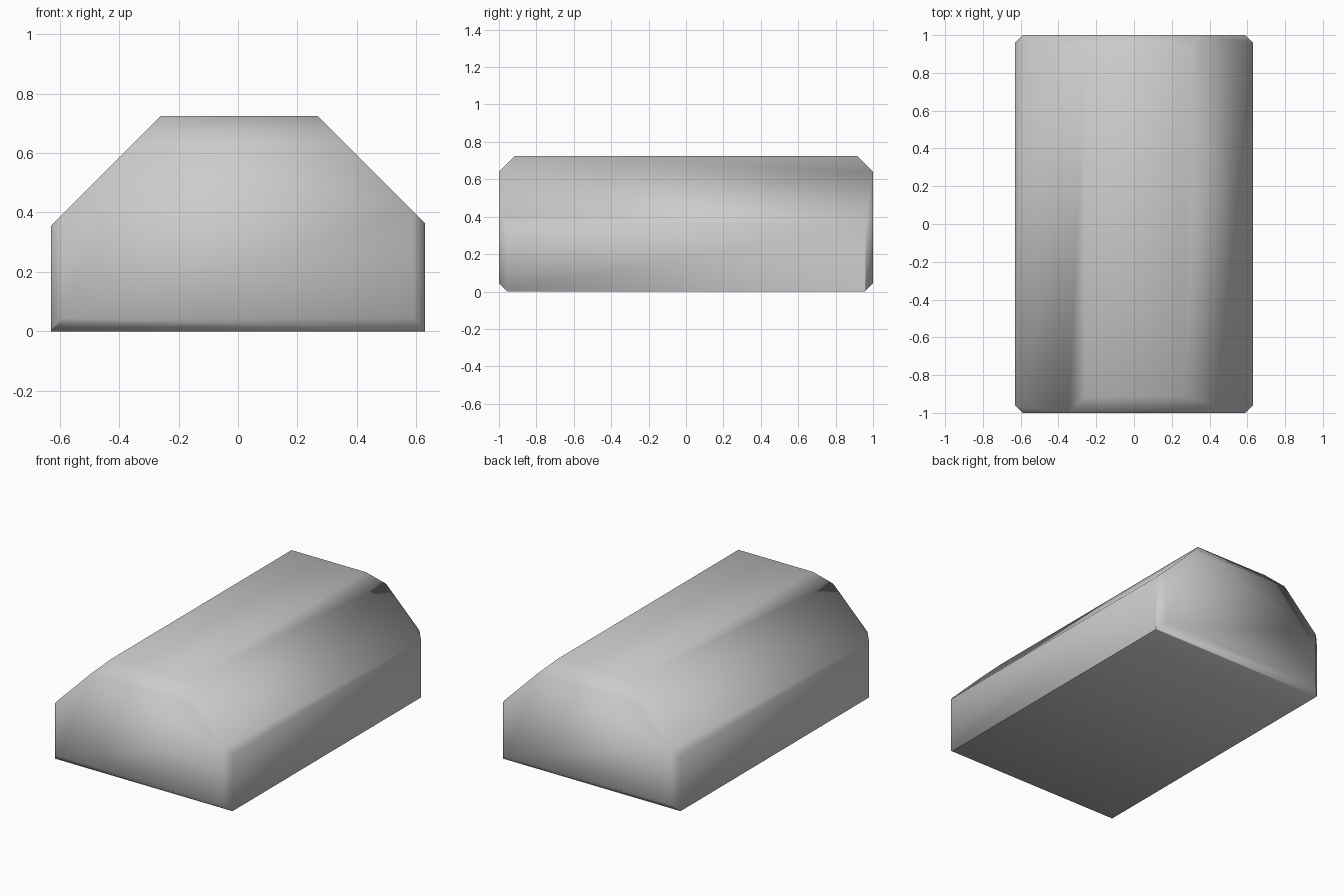
import bpy, bmesh, math
from mathutils import Vector

if "Cube" in bpy.data.objects:
    bpy.data.objects.remove(bpy.data.objects["Cube"])

# Block body: a plain box spanning the overall size
bm = bmesh.new()
bmesh.ops.create_cube(bm, size=1.0)
for v in bm.verts:
    v.co = Vector((v.co.x * 1.26, v.co.y * 2.0, (v.co.z + 0.5) * 0.725))


def cut(point, normal):
    """Slice off everything on the normal side and close the hole."""
    geom = bm.verts[:] + bm.edges[:] + bm.faces[:]
    res = bmesh.ops.bisect_plane(bm, geom=geom, dist=1e-5, plane_co=point,
                                 plane_no=normal, clear_outer=True)
    edges = [e for e in res["geom_cut"] if isinstance(e, bmesh.types.BMEdge)]
    bmesh.ops.contextual_create(bm, geom=edges)


# Long sloping shoulders
cut((-0.26, 0, 0.725), (-1, 0, 1))
cut((0.268, 0, 0.725), (1, 0, 1))

# Chamfers round both ends
for s in (-1, 1):
    cut((0, s * 0.915, 0.725), (0, s, 1))
    cut((0, s * 0.955, 0), (0, s, -1))
    for t in (-1, 1):
        cut((t * 0.63, s * 0.96, 0), (t, s, 0))

bmesh.ops.recalc_face_normals(bm, faces=bm.faces[:])
mesh = bpy.data.meshes.new("chamfered_block")
bm.to_mesh(mesh)
bm.free()

block = bpy.data.objects.new("chamfered_block", mesh)
bpy.context.collection.objects.link(block)
bpy.context.view_layer.objects.active = block
block.select_set(True)
# Soft shading over the chamfers, crisp lower long edges
bpy.ops.object.shade_smooth_by_angle(angle=math.radians(65))
